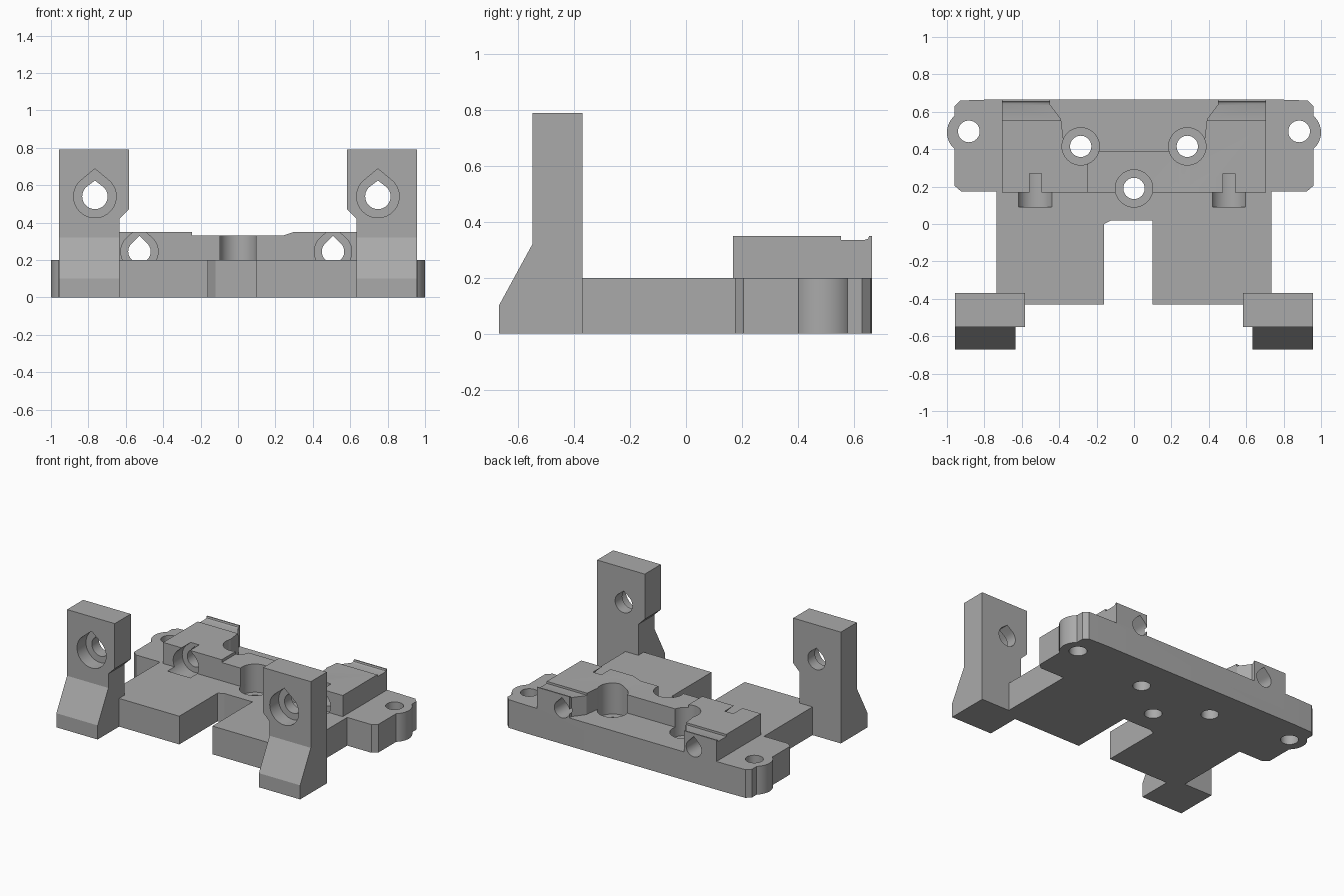
import bpy, bmesh, math
from mathutils import Vector

cube = bpy.data.objects.get("Cube")
if cube:
    bpy.data.objects.remove(cube, do_unlink=True)

grey = bpy.data.materials.new("plain grey")
grey.use_nodes = True
COLOUR = (0.4, 0.4, 0.4, 1)
grey.diffuse_color = COLOUR
grey.node_tree.nodes["Principled BSDF"].inputs["Base Color"].default_value = COLOUR


def prism(name, outline, axis, start, end):
    """Extrude a 2D outline along an axis; outline is xy, xz or yz."""
    place = {"z": lambda a, b, c: (a, b, c),
             "y": lambda a, b, c: (a, c, b),
             "x": lambda a, b, c: (c, a, b)}[axis]
    bm = bmesh.new()
    face = bm.faces.new([bm.verts.new(place(a, b, start)) for a, b in outline])
    extruded = bmesh.ops.extrude_face_region(bm, geom=[face])["geom"]
    move = Vector(place(0, 0, end - start))
    bmesh.ops.translate(bm, vec=move,
                        verts=[v for v in extruded if isinstance(v, bmesh.types.BMVert)])
    bmesh.ops.recalc_face_normals(bm, faces=bm.faces)
    mesh = bpy.data.meshes.new(name)
    bm.to_mesh(mesh)
    bm.free()
    mesh.materials.append(grey)
    obj = bpy.data.objects.new(name, mesh)
    bpy.context.collection.objects.link(obj)
    return obj


def rect(a0, a1, b0, b1):
    return [(a0, b0), (a1, b0), (a1, b1), (a0, b1)]


def circle(cx, cy, r, n=40):
    return [(cx + r * math.cos(math.tau * i / n), cy + r * math.sin(math.tau * i / n))
            for i in range(n)]


def teardrop(cx, cz, r, tip):
    """Round hole with a pointed roof."""
    arc = [math.radians(135 + 270 * i / 30) for i in range(31)]
    return [(cx + r * math.cos(t), cz + r * math.sin(t)) for t in arc] + [(cx, cz + tip)]


def boolean(obj, others, operation="DIFFERENCE"):
    for other in others:
        mod = obj.modifiers.new("shape", "BOOLEAN")
        mod.operation = operation
        mod.solver = "EXACT"
        mod.object = other
    graph = bpy.context.evaluated_depsgraph_get()
    mesh = bpy.data.meshes.new_from_object(obj.evaluated_get(graph))
    obj.modifiers.clear()
    obj.data = mesh


# Base plate with a notch in its front edge
half = [(0.735, -0.43), (0.735, 0.175), (0.925, 0.175), (0.96, 0.205),
        (0.96, 0.63), (0.93, 0.66), (0.78, 0.665)]
notch = [(-0.16, -0.43), (-0.16, 0.0), (-0.12, 0.02), (0.10, 0.02), (0.10, -0.43)]
base = prism("base_plate", notch + half + [(-x, y) for x, y in reversed(half)], "z", 0, 0.2)
ears = [prism("ear", circle(s * 0.883, 0.49, 0.117), "z", 0, 0.2) for s in (-1, 1)]
boolean(base, ears, "UNION")

# Raised rear block with a shallow dip along its middle
block = prism("rear_block", [(-0.705, 0.2), (0.705, 0.2), (0.705, 0.35), (0.30, 0.35),
                             (0.24, 0.33), (-0.245, 0.33), (-0.245, 0.35), (-0.705, 0.35)],
              "y", 0.168, 0.665)

# Cutters for the plate and block
drills = [prism("ear_drill", circle(s * 0.883, 0.495, 0.058), "z", -0.1, 0.5) for s in (-1, 1)]
shared = []
for x, y in ((-0.285, 0.415), (0.285, 0.415), (0, 0.19)):
    drills.append(prism("screw_drill", circle(x, y, 0.057), "z", -0.1, 0.5))
    shared.append(prism("screw_seat", circle(x, y, 0.1), "z", 0.13, 0.5))
for x in (-0.527, 0.508):
    shared.append(prism("rod_drill", teardrop(x, 0.245, 0.06, 0.085), "y", 0.2, 0.8))
    shared.append(prism("rod_seat", teardrop(x, 0.245, 0.1, 0.135), "y", 0.09, 0.27))
pocket = prism("pocket", [(-0.37, 0.39), (0.37, 0.39), (0.39, 0.56), (0.45, 0.64),
                          (0.45, 0.8), (-0.45, 0.8), (-0.45, 0.64), (-0.39, 0.56)],
               "z", 0.1, 0.5)
groove = prism("groove", [(0.555, 0.335), (0.638, 0.335), (0.652, 0.34), (0.66, 0.36),
                          (0.66, 0.5), (0.555, 0.5)], "x", -0.8, 0.8)
boolean(base, drills + shared)
boolean(block, shared + [pocket, groove])

# Upright mounts with sloping feet
mounts, mount_cutters = [], []
for side, name in ((1, "left_mount"), (-1, "right_mount")):
    mount = prism(name, [(-0.67, 0), (-0.37, 0), (-0.37, 0.79), (-0.55, 0.79),
                         (-0.55, 0.32), (-0.67, 0.1)], "x", side * 0.583, side * 0.957)
    relief = prism("foot_relief", [(side * x, z) for x, z in
                   ((0.5, -0.1), (0.633, -0.1), (0.633, 0.42), (0.583, 0.47), (0.5, 0.47))],
                   "y", -0.8, -0.2)
    x = 0.748 if side > 0 else -0.765
    drill = prism("mount_drill", teardrop(x, 0.54, 0.068, 0.085), "y", -0.8, -0.2)
    seat = prism("mount_seat", teardrop(x, 0.54, 0.114, 0.148), "y", -0.8, -0.45)
    boolean(mount, [relief, drill, seat])
    mounts.append(mount)
    mount_cutters += [relief, drill, seat]

# Remove the cutters and smooth the round walls
for helper in ears + drills + shared + [pocket, groove] + mount_cutters:
    bpy.data.objects.remove(helper, do_unlink=True)
bpy.ops.object.select_all(action="DESELECT")
for part in [base, block] + mounts:
    part.select_set(True)
bpy.context.view_layer.objects.active = base
bpy.ops.object.shade_smooth_by_angle(angle=math.radians(25))
